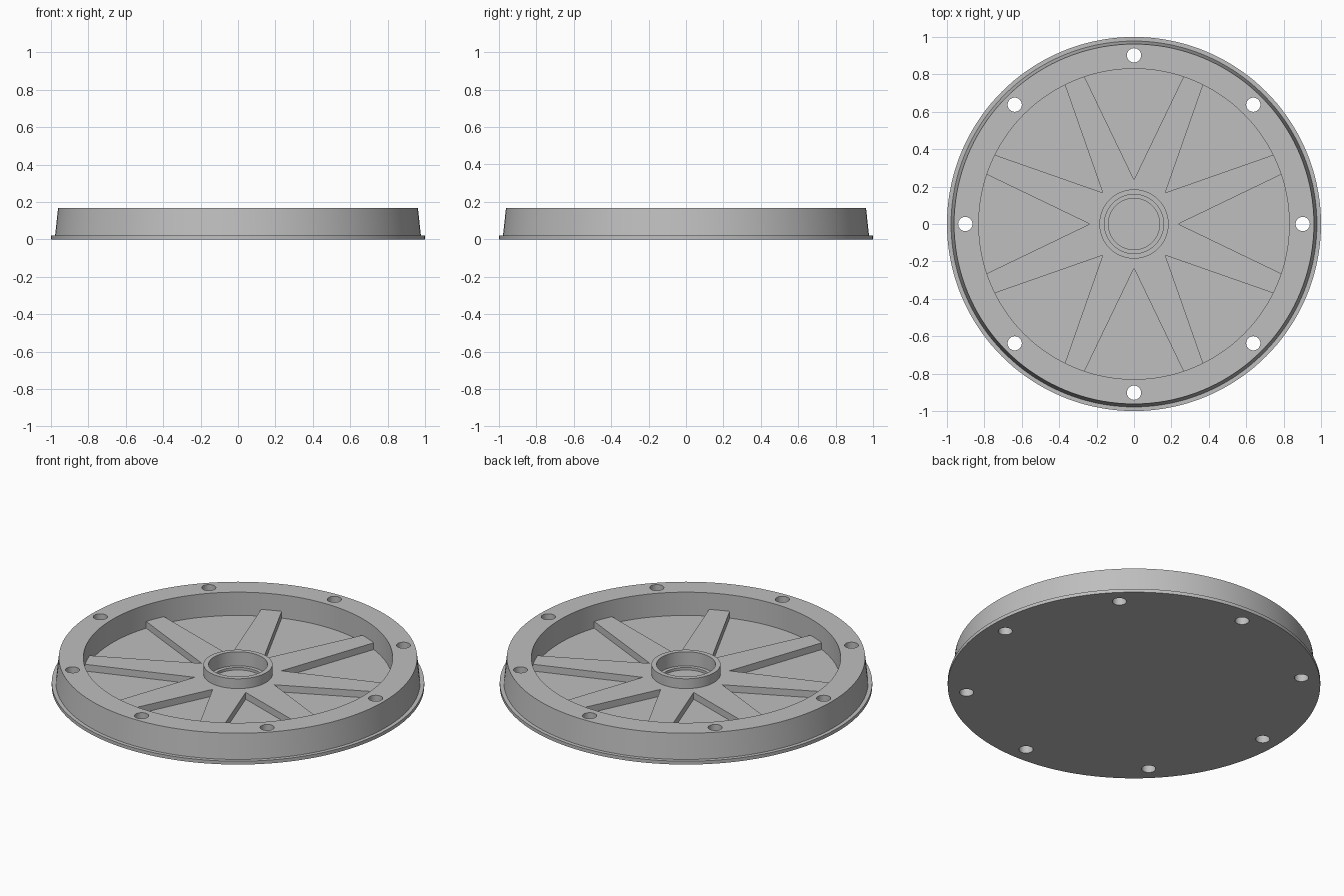
import bpy
import bmesh
from math import radians, sin, cos, tau
from mathutils import Matrix, Vector

if "Cube" in bpy.data.objects:
    bpy.data.objects.remove(bpy.data.objects["Cube"], do_unlink=True)

grey = bpy.data.materials.new("plain grey")
grey.use_nodes = True
grey.diffuse_color = (0.52, 0.52, 0.52, 1)
grey.node_tree.nodes["Principled BSDF"].inputs["Base Color"].default_value = (0.52, 0.52, 0.52, 1)

COUNT = 8          # spokes and bolt holes
FLOOR = 0.03       # pocket floor height
WEB = 0.07         # spoke top height


def finish(bm, name):
    bmesh.ops.recalc_face_normals(bm, faces=bm.faces)
    mesh = bpy.data.meshes.new(name)
    bm.to_mesh(mesh)
    bm.free()
    mesh.materials.append(grey)
    obj = bpy.data.objects.new(name, mesh)
    bpy.context.collection.objects.link(obj)
    return obj


def smooth(obj):
    bpy.ops.object.select_all(action="DESELECT")
    obj.select_set(True)
    bpy.context.view_layer.objects.active = obj
    bpy.ops.object.shade_smooth_by_angle(angle=radians(30))


def polar(radius, degrees, z):
    a = radians(degrees)
    return Vector((radius * cos(a), radius * sin(a), z))


# Wheel body: flange, tapered rim, floor and stepped hub in one turned profile
profile = [(0, 0), (1, 0), (1, 0.02), (0.978, 0.02), (0.962, 0.168), (0.83, 0.168),
           (0.83, FLOOR), (0.185, FLOOR), (0.185, 0.128), (0.158, 0.128),
           (0.158, 0.045), (0.137, 0.045), (0.137, FLOOR), (0, FLOOR)]
bm = bmesh.new()
verts = [bm.verts.new((r, 0, z)) for r, z in profile]
edges = [bm.edges.new(pair) for pair in zip(verts, verts[1:])]
bmesh.ops.spin(bm, geom=verts + edges, cent=(0, 0, 0), axis=(0, 0, 1),
               angle=tau, steps=144, use_merge=False)
bmesh.ops.remove_doubles(bm, verts=bm.verts, dist=0.0002)
body = finish(bm, "wheel_body")

# Bolt holes through the rim
bm = bmesh.new()
for k in range(COUNT):
    bmesh.ops.create_cone(bm, cap_ends=True, segments=32, radius1=0.038, radius2=0.038,
                          depth=0.6, matrix=Matrix.Translation(polar(0.902, 45 * k, 0.1)))
cutter = finish(bm, "bolt_hole_cutter")
cutter.hide_render = True
cut = body.modifiers.new("bolt_holes", "BOOLEAN")
cut.operation = "DIFFERENCE"
cut.solver = "EXACT"
cut.object = cutter
bpy.context.view_layer.update()
result = bpy.data.meshes.new_from_object(body.evaluated_get(bpy.context.evaluated_depsgraph_get()))
body.modifiers.clear()
body.data = result
bpy.data.objects.remove(cutter, do_unlink=True)
smooth(body)

# Spokes: tapered arms joined around the hub
bm = bmesh.new()
for k in range(COUNT):
    a = 45 * k
    outline = [(0.178, a), (0.237, a), (0.838, a + 18.65), (0.838, a + 26.35),
               (0.237, a + 45), (0.178, a + 45)]
    bm.faces.new([bm.verts.new(polar(r, t, FLOOR - 0.005)) for r, t in outline])
bmesh.ops.remove_doubles(bm, verts=bm.verts, dist=0.0002)
grown = bmesh.ops.extrude_face_region(bm, geom=bm.faces[:], use_keep_orig=True)
top = [v for v in grown["geom"] if isinstance(v, bmesh.types.BMVert)]
bmesh.ops.translate(bm, verts=top, vec=(0, 0, WEB - FLOOR + 0.005))
finish(bm, "spokes")
